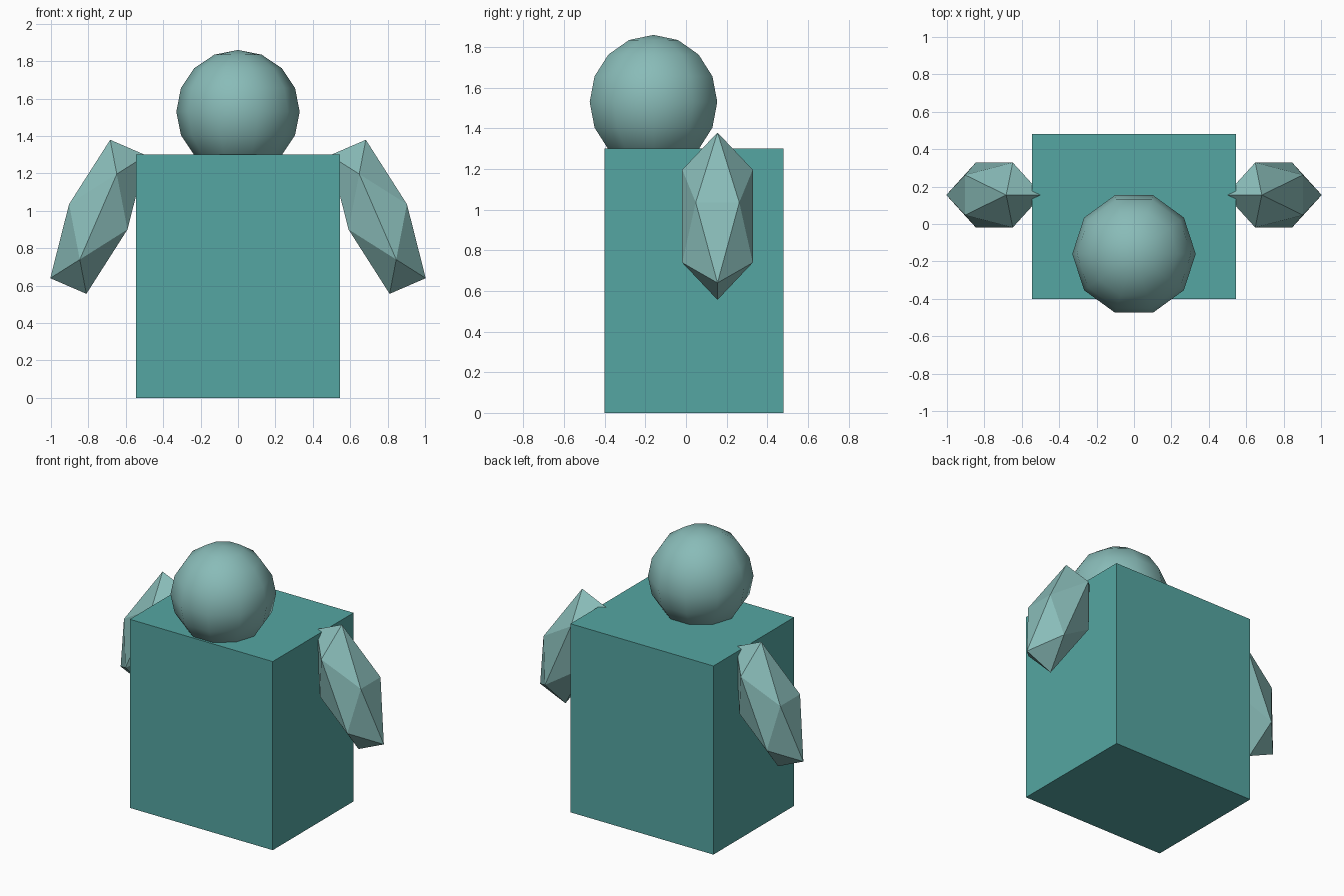
import bpy, bmesh
from math import radians
from mathutils import Matrix, Vector

if "Cube" in bpy.data.objects:
    bpy.data.objects.remove(bpy.data.objects["Cube"])


def material(name, color):
    mat = bpy.data.materials.new(name)
    mat.diffuse_color = (*color, 1.0)
    mat.use_nodes = True
    mat.node_tree.nodes["Principled BSDF"].inputs["Base Color"].default_value = mat.diffuse_color
    return mat


def add_object(name, bm, mat, smooth=False):
    bmesh.ops.recalc_face_normals(bm, faces=bm.faces)
    for face in bm.faces:
        face.smooth = smooth
    mesh = bpy.data.meshes.new(name)
    bm.to_mesh(mesh)
    bm.free()
    mesh.materials.append(mat)
    obj = bpy.data.objects.new(name, mesh)
    bpy.context.collection.objects.link(obj)
    return obj


teal = material("teal", (0.09, 0.38, 0.36))
pale_teal = material("pale_teal", (0.25, 0.50, 0.48))

# Body: plain block
bm = bmesh.new()
bmesh.ops.create_cube(bm, size=1.0, matrix=Matrix.Translation((0, 0.04, 0.65))
                      @ Matrix.Diagonal((1.09, 0.88, 1.30, 1)))
add_object("body", bm, teal)

# Head: ten-sided, eight-ring sphere set toward the front
bm = bmesh.new()
bmesh.ops.create_uvsphere(bm, u_segments=10, v_segments=8, radius=0.33,
                          matrix=Matrix.Translation((0, -0.16, 1.53))
                          @ Matrix.Rotation(radians(90), 4, 'Z'))
add_object("head", bm, pale_teal, smooth=True)

# Arms: stretched icosahedra, edge-up, tilted outward and mirrored
for name, side in (("right_arm", 1), ("left_arm", -1)):
    bm = bmesh.new()
    bmesh.ops.create_icosphere(bm, subdivisions=1, radius=1.0)
    edge_up = Matrix.Rotation(radians(-31.717), 4, 'Y')
    stretch = Matrix.Diagonal((0.20, 0.204, 0.474, 1))
    tilt = Matrix.Rotation(radians(-23.4 * side), 4, 'Y')
    place = Matrix.Translation((0.747 * side, 0.155, 0.968))
    bmesh.ops.transform(bm, matrix=place @ tilt @ stretch @ edge_up, verts=bm.verts)
    add_object(name, bm, pale_teal)
